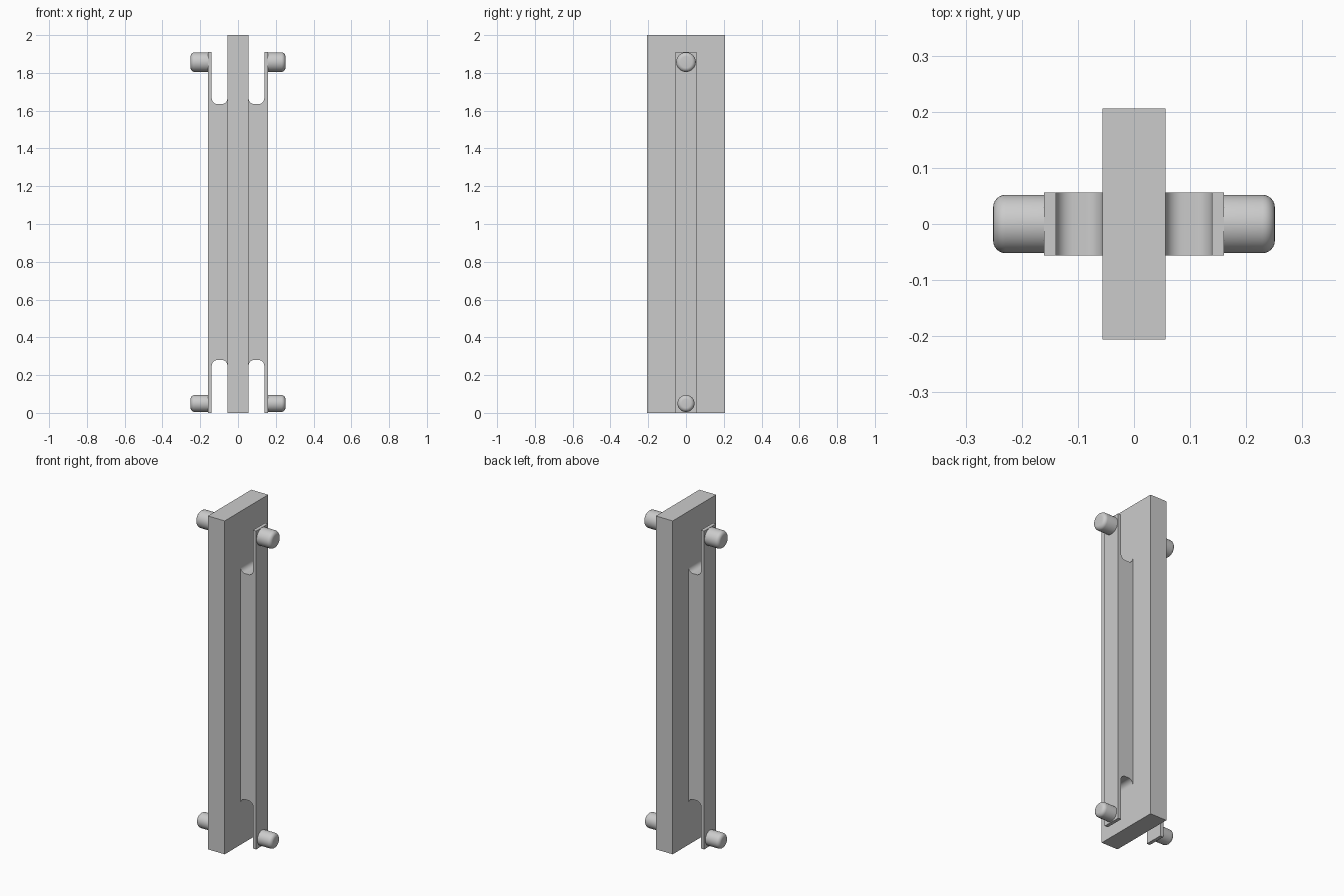
import bpy, bmesh, math
from mathutils import Matrix

if "Cube" in bpy.data.objects:
    bpy.data.objects.remove(bpy.data.objects["Cube"])

grey = bpy.data.materials.new("plain grey")
grey.diffuse_color = (0.6, 0.6, 0.6, 1)
grey.use_nodes = True
grey.node_tree.nodes["Principled BSDF"].inputs["Base Color"].default_value = grey.diffuse_color


def finish(bm, name, angle=None):
    bmesh.ops.recalc_face_normals(bm, faces=bm.faces)
    mesh = bpy.data.meshes.new(name)
    bm.to_mesh(mesh)
    bm.free()
    mesh.materials.append(grey)
    ob = bpy.data.objects.new(name, mesh)
    bpy.context.collection.objects.link(ob)
    if angle:
        bpy.ops.object.select_all(action='DESELECT')
        ob.select_set(True)
        bpy.context.view_layer.objects.active = ob
        bpy.ops.object.shade_smooth_by_angle(angle=math.radians(angle))
    return ob


def arc(cx, cz, r, a0, a1, n=8):
    return [(cx + r * math.cos(math.radians(a0 + (a1 - a0) * i / n)),
             cz + r * math.sin(math.radians(a0 + (a1 - a0) * i / n))) for i in range(n + 1)]


# Central plate
bm = bmesh.new()
bmesh.ops.create_cube(bm, size=1, matrix=Matrix.Translation((0, 0, 1)) @ Matrix.Diagonal((0.112, 0.412, 2, 1)))
finish(bm, "central_plate")

# Rail profile with a round-cornered slot at each end, leaving thin spring arms
inner, slot, outer, r = 0.056, 0.139, 0.16, 0.03
low, high, top = 0.28, 1.635, 1.91
profile = [(outer, 0), (outer, top), (slot, top)]
profile += arc(slot - r, high + r, r, 0, -90) + arc(inner + r, high + r, r, -90, -180)
profile += arc(inner + r, low - r, r, 180, 90) + arc(slot - r, low - r, r, 90, 0)
profile += [(slot, 0)]

for side, label in ((1, "right"), (-1, "left")):
    # Side rail
    bm = bmesh.new()
    face = bm.faces.new([bm.verts.new((side * x, -0.0565, z)) for x, z in profile])
    ext = bmesh.ops.extrude_face_region(bm, geom=[face])
    bmesh.ops.translate(bm, vec=(0, 0.113, 0),
                        verts=[v for v in ext["geom"] if isinstance(v, bmesh.types.BMVert)])
    finish(bm, label + "_rail", 35)

    # Round pins with softened outer edges
    for z, rad, where in ((1.857, 0.052, "upper"), (0.05, 0.045, "lower")):
        bm = bmesh.new()
        x0, x1, f = 0.15, 0.251, 0.022
        outline = [(x0, 0), (x0, rad)] + [(x, y) for x, y in arc(x1 - f, rad - f, f, 90, 0, 6)] + [(x1, 0)]
        verts = [bm.verts.new((side * x, y, z)) for x, y in outline]
        edges = [bm.edges.new(p) for p in zip(verts, verts[1:])]
        bmesh.ops.spin(bm, geom=verts + edges, cent=(0, 0, z), axis=(1, 0, 0),
                       angle=2 * math.pi, steps=40)
        bmesh.ops.remove_doubles(bm, verts=bm.verts, dist=0.0001)
        finish(bm, f"{label}_{where}_pin", 35)
